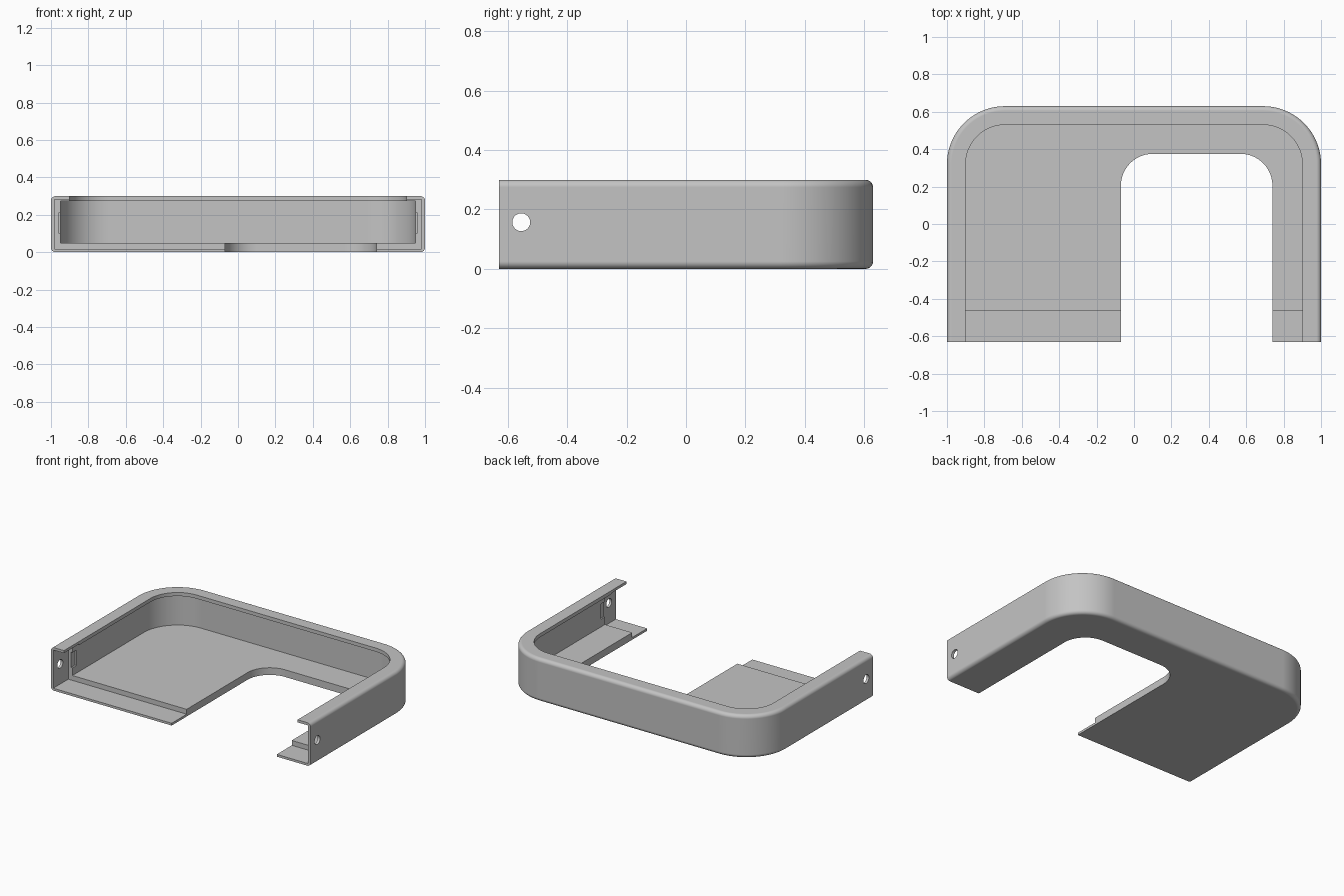
import bpy, bmesh, math
from mathutils import Matrix

if "Cube" in bpy.data.objects:
    bpy.data.objects.remove(bpy.data.objects["Cube"], do_unlink=True)

FRONT, BACK, HEIGHT = -0.63, 0.63, 0.30
FILLET = 0.025

grey = bpy.data.materials.new("plain grey")
grey.use_nodes = True
grey.diffuse_color = (0.55, 0.55, 0.55, 1)
grey.node_tree.nodes["Principled BSDF"].inputs["Base Color"].default_value = grey.diffuse_color


def arch(x0, x1, front, back, radius, z, steps=20):
    """Outline with a straight front and two rounded back corners."""
    pts = [(x1, front, z)]
    for cx, start in ((x1 - radius, 0), (x0 + radius, math.pi / 2)):
        for i in range(steps + 1):
            a = start + i / steps * math.pi / 2
            pts.append((cx + radius * math.cos(a), back - radius + radius * math.sin(a), z))
    return pts + [(x0, front, z)]


def finish(bm, name):
    bmesh.ops.recalc_face_normals(bm, faces=bm.faces)
    mesh = bpy.data.meshes.new(name)
    bm.to_mesh(mesh)
    bm.free()
    obj = bpy.data.objects.new(name, mesh)
    mesh.materials.append(grey)
    bpy.context.collection.objects.link(obj)
    return obj


def stack(name, outlines):
    """Solid made by joining outlines from bottom to top."""
    bm = bmesh.new()
    rings = [[bm.verts.new(p) for p in o] for o in outlines]
    for low, high in zip(rings, rings[1:]):
        for i in range(len(low)):
            j = (i + 1) % len(low)
            bm.faces.new((low[i], low[j], high[j], high[i]))
    bm.faces.new(rings[0][::-1])
    bm.faces.new(rings[-1])
    return finish(bm, name)


def prism(name, x0, x1, front, back, radius, z0, z1):
    return stack(name, [arch(x0, x1, front, back, radius, z) for z in (z0, z1)])


def box(name, x0, x1, y0, y1, z0, z1):
    bm = bmesh.new()
    size = Matrix.Diagonal((x1 - x0, y1 - y0, z1 - z0, 1))
    middle = Matrix.Translation(((x0 + x1) / 2, (y0 + y1) / 2, (z0 + z1) / 2))
    bmesh.ops.create_cube(bm, size=1, matrix=middle @ size)
    return finish(bm, name)


def rod(name, y, z, radius):
    bm = bmesh.new()
    turn = Matrix.Translation((0, y, z)) @ Matrix.Rotation(math.pi / 2, 4, "Y")
    bmesh.ops.create_cone(bm, cap_ends=True, segments=40, radius1=radius,
                          radius2=radius, depth=3, matrix=turn)
    return finish(bm, name)


# Outer body with rounded top and bottom rims
levels = []
for k in range(9):
    a = k / 8 * math.pi / 2
    levels.append((FILLET * (1 - math.sin(a)), FILLET * (1 - math.cos(a))))
levels += [(inset, HEIGHT - z) for inset, z in reversed(levels)]
tray = stack("tray_shell", [arch(-1 + d, 1 - d, FRONT, BACK - d, 0.31 - d, z)
                            for d, z in levels])

# Cavity, top opening, floor cutout, thinned front, screw holes, wall notches
cutters = [
    prism("cavity", -0.95, 0.95, -0.9, 0.58, 0.26, 0.05, 0.275),
    prism("top_opening", -0.9, 0.9, -0.9, 0.53, 0.21, 0.2, 0.4),
    prism("floor_cutout", -0.07, 0.74, -0.9, 0.375, 0.17, -0.1, 0.1),
    box("front_recess", -0.982, 0.982, -0.9, -0.465, 0.016, 0.282),
    rod("screw_holes", -0.555, 0.157, 0.03),
    box("wall_notches", -0.961, 0.961, -0.5, -0.42, 0.103, 0.21),
]
bpy.context.view_layer.objects.active = tray
for cutter in cutters:
    cutter.hide_render = True
    mod = tray.modifiers.new(cutter.name, "BOOLEAN")
    mod.operation = "DIFFERENCE"
    mod.solver = "EXACT"
    mod.object = cutter
    bpy.ops.object.modifier_apply(modifier=mod.name)
    bpy.data.objects.remove(cutter, do_unlink=True)

# Smooth rounded faces, crisp edges
bpy.ops.object.select_all(action="DESELECT")
tray.select_set(True)
bpy.ops.object.shade_smooth_by_angle(angle=math.radians(30))
weighted = tray.modifiers.new("even_normals", "WEIGHTED_NORMAL")
weighted.keep_sharp = True
